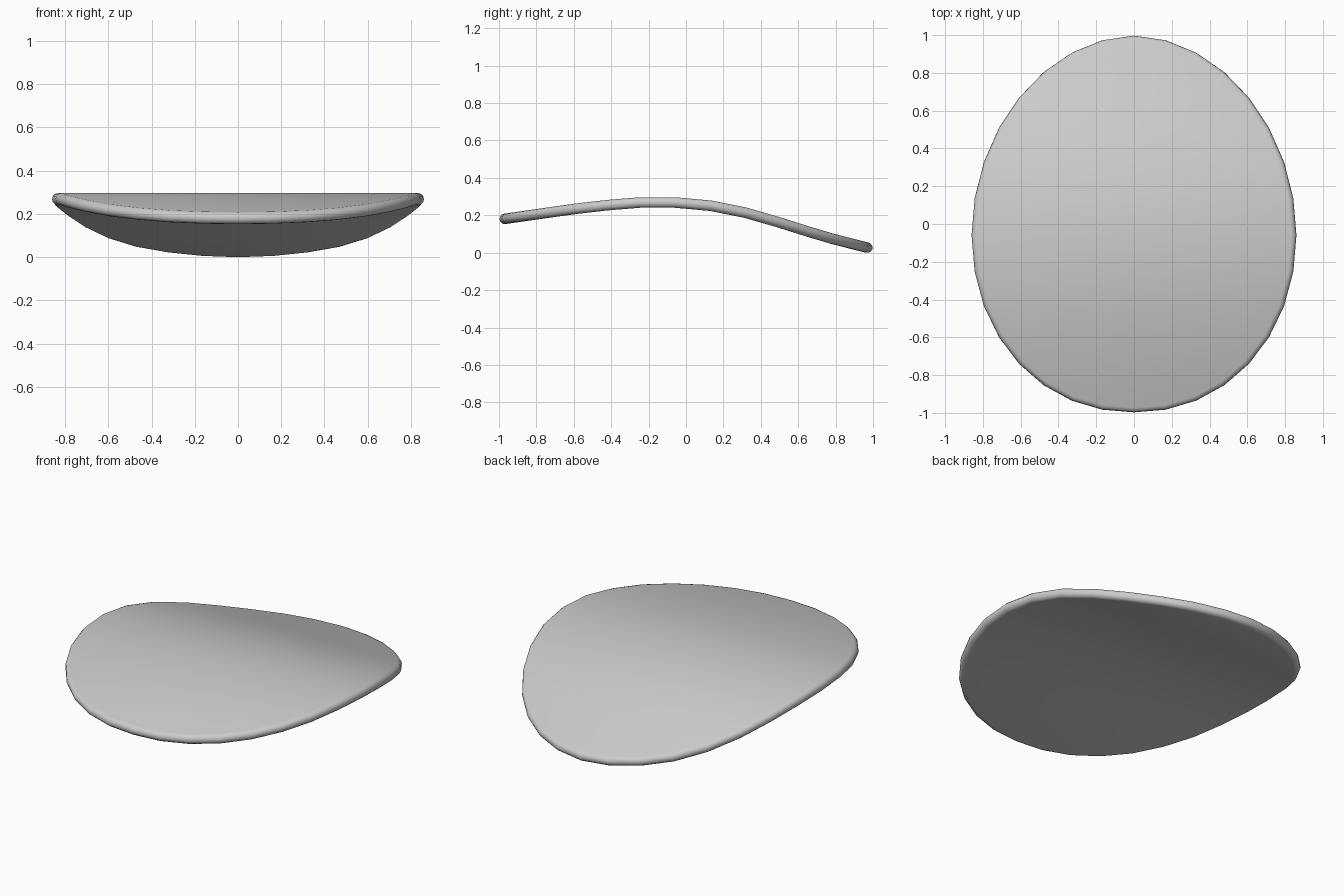
import bpy, bmesh, math

if "Cube" in bpy.data.objects:
    bpy.data.objects.remove(bpy.data.objects["Cube"])

N = 32          # sides of the oval
R = 0.028       # half thickness, fully rounded rim
STEPS = 6       # segments round the rim

# Bend profile seen from the side: (y, mid-surface z)
BEND = [(-1.0, 0.187), (-0.75, 0.223), (-0.61, 0.243), (-0.44, 0.263), (-0.25, 0.279),
        (-0.06, 0.279), (0.13, 0.262), (0.32, 0.224), (0.5, 0.172), (0.67, 0.118),
        (0.80, 0.080), (1.0, 0.030)]


def height(y):
    k = 0
    while k < len(BEND) - 2 and y > BEND[k + 1][0]:
        k += 1
    (y0, z0), (y1, z1) = BEND[k], BEND[k + 1]
    return z0 + (z1 - z0) * (y - y0) / (y1 - y0)


def bent(x, y, h):
    slope = (height(y + 0.1) - height(y - 0.1)) / 0.2
    c = 1 / math.hypot(1, slope)
    return (x, y - h * slope * c, height(y) + h * c)


bm = bmesh.new()

# Rounded rim, top loop to bottom loop
loops = []
for j in range(STEPS + 1):
    a = math.pi / 2 - math.pi * j / STEPS
    inset, h = R * (1 - math.cos(a)), R * math.sin(a)
    ring = []
    for i in range(N):
        t = 2 * math.pi * i / N
        s, c = math.sin(t), math.cos(t)
        x = (0.86 - inset) * s
        y = (0.997 - inset) * c - 0.06 * abs(s) ** 1.5
        ring.append(bm.verts.new(bent(x, y, h)))
    loops.append(ring)
for a, b in zip(loops, loops[1:]):
    for i in range(N):
        k = (i + 1) % N
        bm.faces.new((a[i], a[k], b[k], b[i]))

# Top and bottom skins, strips running straight across
for ring in (loops[0], loops[-1]):
    for i in range(N // 2):
        q = [ring[i], ring[i + 1], ring[(N - i - 1) % N], ring[(N - i) % N]]
        bm.faces.new(list(dict.fromkeys(q)))

bmesh.ops.recalc_face_normals(bm, faces=bm.faces)
low = min(v.co.z for v in bm.verts)
mid = (min(v.co.y for v in bm.verts) + max(v.co.y for v in bm.verts)) / 2
bmesh.ops.translate(bm, verts=bm.verts, vec=(0, -mid, -low))
for f in bm.faces:
    f.smooth = True

mesh = bpy.data.meshes.new("curved_chip")
bm.to_mesh(mesh)
bm.free()
bpy.context.collection.objects.link(bpy.data.objects.new("curved_chip", mesh))
